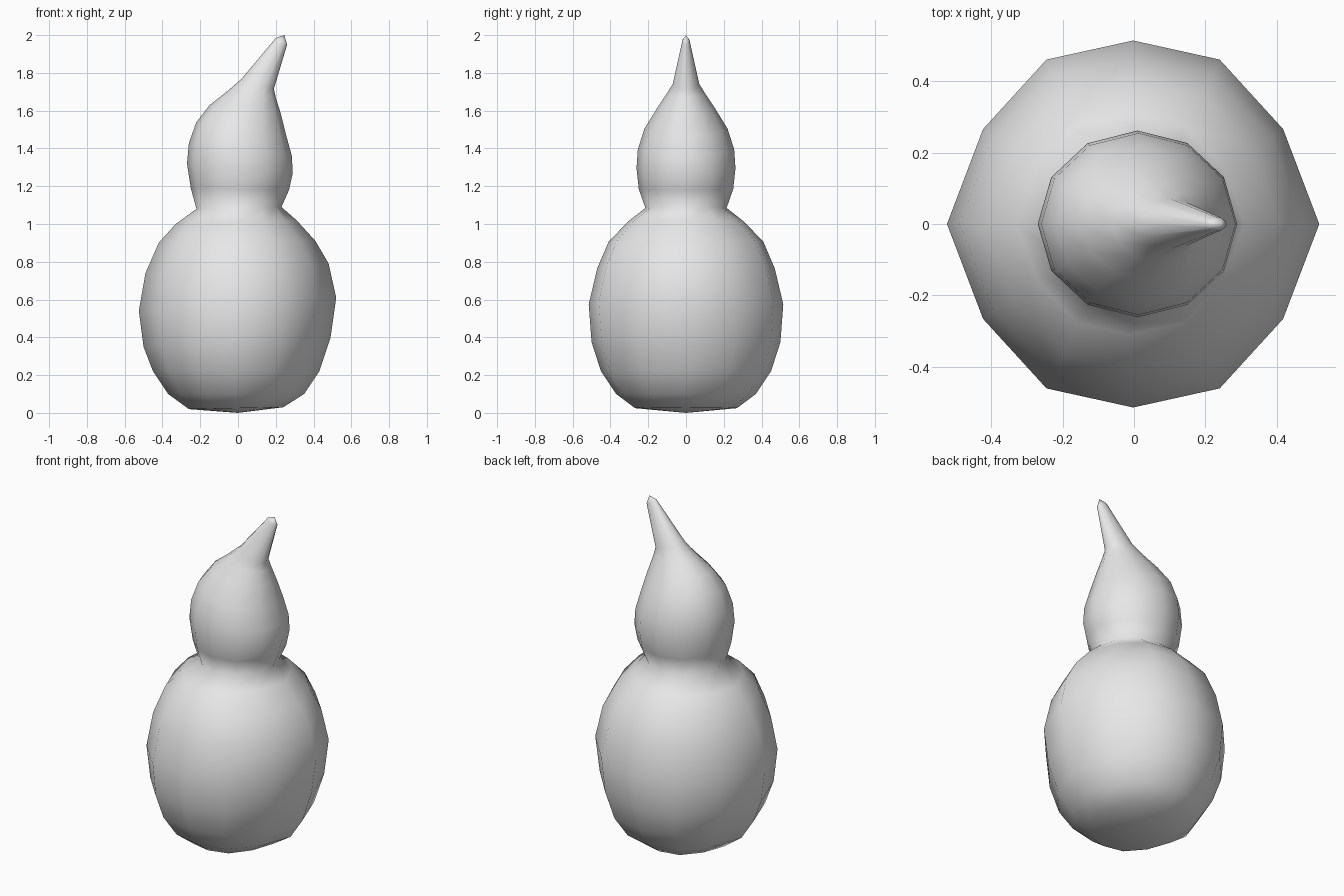
import bpy
import bmesh
from math import sin, cos, pi

default_cube = bpy.data.objects.get("Cube")
if default_cube:
    bpy.data.objects.remove(default_cube, do_unlink=True)

SIDES = 12

# Tilted cross-sections from base to stem:
# (left x, left z, right x, right z, half depth)
SECTIONS = [
    (-.26, .02, .24, .03, .27),
    (-.37, .10, .35, .10, .37),
    (-.45, .22, .43, .22, .45),
    (-.50, .35, .49, .40, .50),
    (-.525, .54, .52, .61, .515),
    (-.49, .74, .48, .79, .47),
    (-.42, .90, .41, .91, .41),
    (-.33, 1.0, .31, 1.02, .31),
    (-.22, 1.08, .23, 1.09, .215),
    (-.25, 1.19, .27, 1.18, .25),
    (-.27, 1.32, .29, 1.27, .262),
    (-.26, 1.43, .285, 1.36, .255),
    (-.22, 1.54, .255, 1.47, .22),
    (-.15, 1.63, .225, 1.59, .155),
    (-.06, 1.70, .20, 1.67, .105),
    (.02, 1.77, .19, 1.715, .07),
    (.20, 1.985, .26, 1.95, .02),
]
NECK_HEIGHT = 1.05


def make_material(name, color):
    material = bpy.data.materials.new(name)
    material.use_nodes = True
    material.diffuse_color = color
    material.node_tree.nodes["Principled BSDF"].inputs["Base Color"].default_value = color
    return material


def add_section(bm, left_x, left_z, right_x, right_z, depth):
    """Add one tilted ring; the lower bulb is slightly squarer in depth."""
    center_x, center_z = (left_x + right_x) / 2, (left_z + right_z) / 2
    half_x, half_z = (right_x - left_x) / 2, (right_z - left_z) / 2
    ring = []
    for i in range(SIDES):
        angle = 2 * pi * i / SIDES
        diagonal = abs(sin(2 * angle)) if center_z < NECK_HEIGHT else 0
        across = cos(angle) * (1 - .08 * diagonal)
        along = sin(angle) * (1 + .04 * diagonal)
        ring.append(bm.verts.new((center_x + half_x * across,
                                  depth * along,
                                  center_z + half_z * across)))
    return ring


def cap(bm, ring, point):
    """Close a ring with a fan around a centre point."""
    pole = bm.verts.new(point)
    for i, vert in enumerate(ring):
        bm.faces.new((vert, ring[(i + 1) % SIDES], pole))


# Gourd body: bulb, neck, head and bent stem as one continuous skin
bm = bmesh.new()
rings = [add_section(bm, *section) for section in SECTIONS]
for lower, upper in zip(rings, rings[1:]):
    for i in range(SIDES):
        j = (i + 1) % SIDES
        bm.faces.new((lower[i], lower[j], upper[j], upper[i]))
cap(bm, rings[0], (0, 0, 0))
cap(bm, rings[-1], (.245, 0, 2))
bmesh.ops.recalc_face_normals(bm, faces=bm.faces)
for face in bm.faces:
    face.smooth = True

mesh = bpy.data.meshes.new("gourd")
bm.to_mesh(mesh)
bm.free()
mesh.materials.append(make_material("plain grey", (.8, .8, .8, 1)))
gourd = bpy.data.objects.new("gourd", mesh)
bpy.context.collection.objects.link(gourd)
